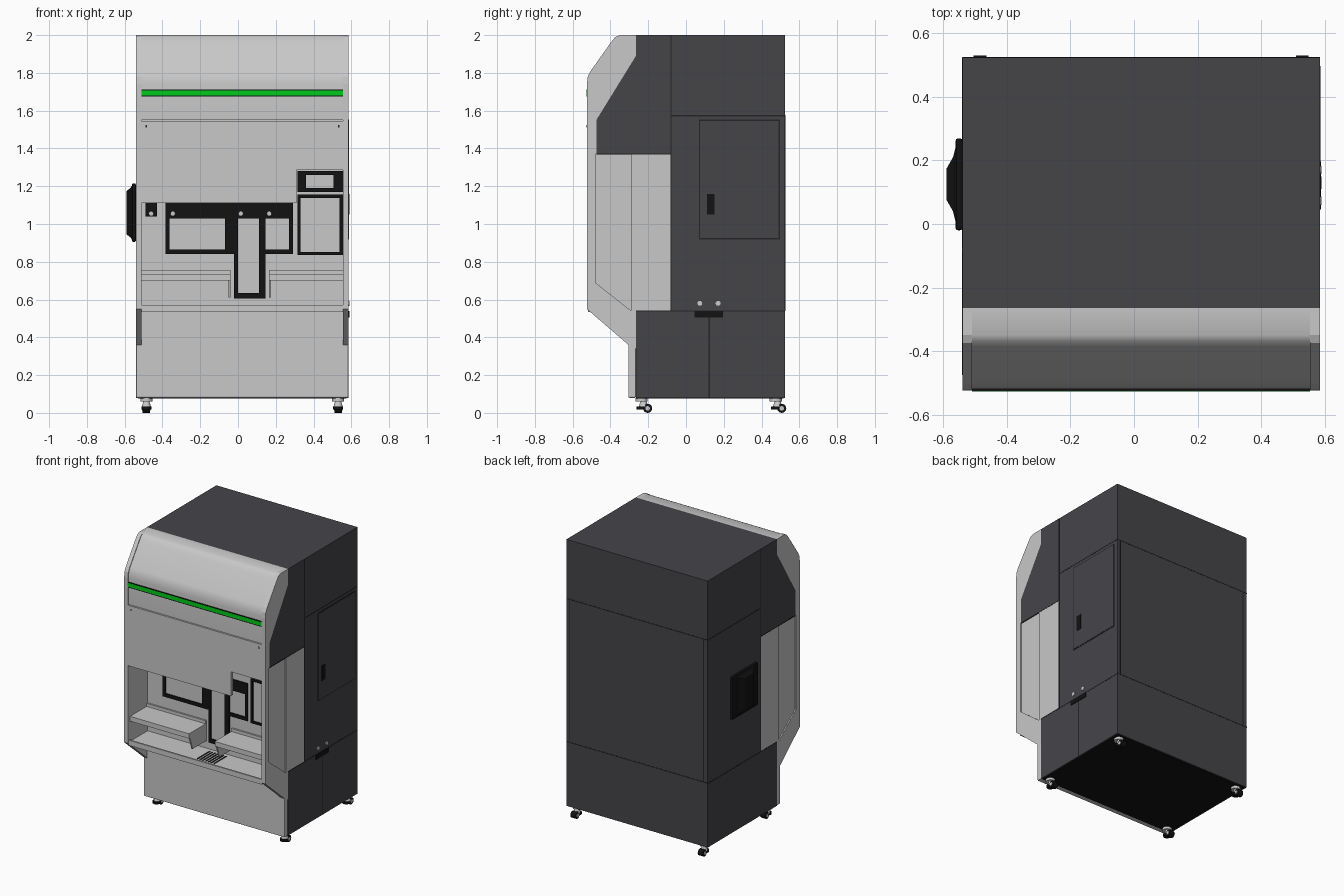
import bpy, bmesh, math
from mathutils import Matrix, Vector

cube = bpy.data.objects.get("Cube")
if cube:
    bpy.data.objects.remove(cube, do_unlink=True)


def material(name, r, g, b):
    mat = bpy.data.materials.new(name)
    mat.use_nodes = True
    mat.diffuse_color = (r, g, b, 1)
    mat.node_tree.nodes["Principled BSDF"].inputs["Base Color"].default_value = (r, g, b, 1)
    return mat


LIGHT = material("light grey", .58, .58, .58)
DARK = material("charcoal", .06, .058, .066)
SEAM = material("seam grey", .018, .018, .02)
BLACK = material("black", .006, .006, .006)
GREEN = material("green", .0, .6, .01)
METAL = material("metal", .6, .6, .6)

# Cabinet limits: outer sides, inner sides, front, rear, waist height
LEFT, RIGHT, WALL = -.54, .585, .03
IN_L, IN_R = LEFT + WALL, RIGHT - WALL
FRONT, REAR, CORE, SPLIT = -.525, .525, -.265, -.08
BASE, WAIST, BROW, TOP = .08, .54, 1.37, 2


def finish(name, bm, mat, bevel=0, smooth=False):
    bmesh.ops.recalc_face_normals(bm, faces=bm.faces)
    mesh = bpy.data.meshes.new(name)
    bm.to_mesh(mesh)
    bm.free()
    mesh.materials.append(mat)
    obj = bpy.data.objects.new(name, mesh)
    bpy.context.collection.objects.link(obj)
    if bevel:
        mod = obj.modifiers.new("bevel", "BEVEL")
        mod.width, mod.segments = bevel, 2
    if smooth:
        bpy.ops.object.select_all(action="DESELECT")
        bpy.context.view_layer.objects.active = obj
        obj.select_set(True)
        bpy.ops.object.shade_smooth_by_angle(angle=math.radians(35))
    return obj


def boxes(name, mat, *limits, bevel=0):
    """Boxes given as x0, x1, y0, y1, z0, z1, joined in one mesh."""
    bm = bmesh.new()
    for x0, x1, y0, y1, z0, z1 in limits:
        place = Matrix.Translation(((x0 + x1) / 2, (y0 + y1) / 2, (z0 + z1) / 2))
        size = Matrix.Diagonal((x1 - x0, y1 - y0, z1 - z0, 1))
        bmesh.ops.create_cube(bm, size=1, matrix=place @ size)
    return finish(name, bm, mat, bevel)


def prism(name, mat, profile, x0, x1, smooth=False):
    """Side profile of (y, z) points stretched along x."""
    bm = bmesh.new()
    face = bm.faces.new([bm.verts.new((x0, y, z)) for y, z in profile])
    out = bmesh.ops.extrude_face_region(bm, geom=[face])["geom"]
    bmesh.ops.translate(bm, vec=(x1 - x0, 0, 0),
                        verts=[v for v in out if isinstance(v, bmesh.types.BMVert)])
    return finish(name, bm, mat, smooth=smooth)


def cylinder(name, mat, centre, radius, depth, axis, tip=None):
    bm = bmesh.new()
    turn = Vector((0, 0, 1)).rotation_difference(Vector(axis)).to_matrix().to_4x4()
    bmesh.ops.create_cone(bm, cap_ends=True, segments=20, radius1=radius,
                          radius2=radius if tip is None else tip, depth=depth,
                          matrix=Matrix.Translation(centre) @ turn)
    return finish(name, bm, mat, smooth=True)


def ring(x0, x1, z0, z1, w, y0, y1):
    """Four bars that frame a rectangle."""
    return [(x0, x1, y0, y1, z0, z0 + w), (x0, x1, y0, y1, z1 - w, z1),
            (x0, x0 + w, y0, y1, z0 + w, z1 - w), (x1 - w, x1, y0, y1, z0 + w, z1 - w)]


# Dark cabinet
boxes("rear_cabinet", DARK, (LEFT, RIGHT, SPLIT, REAR, BASE, TOP))
boxes("front_core", DARK, (IN_L, IN_R, CORE, SPLIT, BASE, TOP))
boxes("base_plate", BLACK, (LEFT + .01, RIGHT - .01, CORE, REAR - .01, BASE - .003, BASE + .01))
boxes("lower_front_panel", LIGHT, (LEFT, RIGHT, -.305, CORE, BASE, WAIST), bevel=.006)

# Side cladding, the same on both sides
brow_curve = [(FRONT, 1.74), (-.52, 1.78), (-.505, 1.81), (-.395, 1.965), (-.375, 1.99), (-.35, TOP)]
rim = [(-.29, WAIST), (CORE, WAIST), (CORE, .34), (-.305, .36), (FRONT, .55), *brow_curve,
       (CORE, TOP), (CORE, 1.89), (-.475, 1.55), (-.475, BROW), (-.48, BROW), (-.48, .69)]
cheek = [(SPLIT, BROW), (-.475, BROW), (-.475, 1.55), (CORE, 1.89), (CORE, TOP), (SPLIT, TOP)]
inset = [(-.48, BROW), (-.48, .69), (-.29, WAIST), (-.29, BROW)]
for side, outer, inner in (("right", LEFT, IN_L), ("left", RIGHT, IN_R)):
    low, high = sorted((outer, inner))
    out = 1 if outer > 0 else -1
    prism(side + "_side_rim", LIGHT, rim, low, high)
    prism(side + "_dark_cheek", DARK, cheek, low, high)
    prism(side + "_inset_panel", LIGHT, inset, inner, outer - out * .008)
    boxes(side + "_side_panel", LIGHT, (low, high, -.29, SPLIT, WAIST, BROW))
    boxes(side + "_lower_side", DARK, (low, high, CORE, SPLIT, BASE, WAIST))
    # Thin panel joints
    a, b = sorted((outer, outer + out * .001))
    boxes(side + "_joints", SEAM,
          (a, b, SPLIT, REAR, 1.57, 1.577), (a, b, CORE, REAR, WAIST - .004, WAIST + .003),
          (a, b, SPLIT - .003, SPLIT + .003, WAIST, TOP),
          (a, b, -.475, SPLIT, BROW - .003, BROW + .003))

# Rear joints
boxes("rear_joints", SEAM, *[(LEFT, RIGHT, REAR, REAR + .001, z, z + .007) for z in (WAIST, 1.57)],
      *[(x, x + .006, REAR, REAR + .001, WAIST, 1.57) for x in (IN_L, IN_R)])

# Head: curved visor, green strip and front panel with a notch
visor = [(y + .006 if y < -.36 else y, z) for y, z in brow_curve]
prism("visor", LIGHT, [(CORE, 1.55), (FRONT + .006, 1.55), *visor, (CORE, TOP)], IN_L, IN_R, True)
boxes("green_strip", GREEN, (IN_L, IN_R, FRONT - .002, FRONT + .007, 1.68, 1.708))
boxes("strip_shadow_line", BLACK, (IN_L, IN_R, FRONT - .001, FRONT + .007, 1.674, 1.68),
      (IN_L, IN_R, FRONT - .001, FRONT + .007, 1.708, 1.712))
boxes("front_panel", LIGHT, (IN_L, .31, FRONT, FRONT + .025, 1.11, 1.546),
      (.31, IN_R, FRONT, FRONT + .025, 1.285, 1.546))
boxes("recess_ceiling", LIGHT, (IN_L, IN_R, FRONT + .02, CORE, 1.32, 1.55))
boxes("panel_screws", SEAM, *[(x, x + .008, FRONT - .001, FRONT, 1.51, 1.525) for x in (-.49, .53)])

# Recess back wall with its black window frames
WALL_Y = -.3
boxes("recess_wall", LIGHT, (IN_L, IN_R, WALL_Y, CORE, WAIST, 1.32))
ny, fy = WALL_Y - .008, WALL_Y
boxes("main_window_frame", BLACK,
      (-.385, .29, ny, fy, 1.03, 1.11), (-.385, -.363, ny, fy, .84, 1.03),
      (-.363, -.02, ny, fy, .84, .865), (-.07, -.02, ny, fy, .865, 1.03),
      (-.02, 0, ny, fy, .605, 1.03), (.11, .145, ny, fy, .605, 1.03),
      (0, .11, ny, fy, .605, .635), (.145, .29, ny, fy, .84, .865),
      (.27, .29, ny, fy, .865, 1.03))
boxes("tall_window_frame", BLACK, *ring(.315, IN_R, .835, 1.155, .017, ny, fy))
boxes("screen_frame", BLACK, *ring(.315, IN_R, 1.17, 1.28, .02, ny, fy),
      (.33, .36, ny, fy, 1.18, 1.27), (.505, .54, ny, fy, 1.18, 1.27))
boxes("small_sensor", BLACK, (-.49, -.43, ny, fy, 1.04, 1.11))
for i, x in enumerate((-.46, -.345, .015, .165)):
    cylinder(f"window_knob_{i}", METAL, (x, ny - .004, 1.055), .013, .01, (0, -1, 0))

# Work shelves and lower tray
for side, x0, x1, end in (("right", IN_L, -.04, -.05), ("left", .165, IN_R, .165)):
    boxes(side + "_shelf", LIGHT, (x0, x1, -.5, WALL_Y, .72, .735), (x0, x1, -.5, -.49, .7, .735),
          (x0, x1, WALL_Y - .012, WALL_Y, .735, .757))
    prism(side + "_shelf_end", LIGHT, [(-.5, .735), (-.46, .61), (WALL_Y, .61), (WALL_Y, .735)],
          end, end + .01)
boxes("lower_tray", LIGHT, (IN_L, IN_R, FRONT + .005, CORE, .535, .555),
      (IN_L, IN_R, FRONT + .005, FRONT + .017, .555, .572))
boxes("tray_grille", SEAM, *[(.0 + i * .022, .01 + i * .022, -.47, -.33, .555, .558)
                             for i in range(7)])

# Service door, handle and latches on the left side
boxes("door_panel", DARK, (RIGHT, RIGHT + .003, .075, .49, .925, 1.545))
door_gap = [(RIGHT, RIGHT + .002, x0, x1, z0, z1)
            for x0, x1, _, _, z0, z1 in ring(.068, .497, .918, 1.552, .008, 0, 0)]
boxes("door_gap", SEAM, *door_gap)
boxes("door_handle", BLACK, (RIGHT, RIGHT + .006, .11, .15, 1.05, 1.16))
boxes("lower_door_joint", SEAM, (RIGHT, RIGHT + .001, .118, .126, BASE, .51))
boxes("lower_latch", BLACK, (RIGHT, RIGHT + .004, .045, .197, .505, WAIST))
for i, y in enumerate((.073, .17)):
    cylinder(f"lock_{i}", METAL, (RIGHT + .002, y, .58), .013, .006, (1, 0, 0))

# Stepped fan housing on the right side
boxes("fan_housing", BLACK, (LEFT - .022, LEFT, -.02, .27, .905, 1.215), bevel=.008)
fan = bmesh.new()
loops = []
for x, half_y, half_z in ((LEFT - .02, .125, .145), (LEFT - .03, .085, .13), (LEFT - .05, .05, .115)):
    loops.append([fan.verts.new((x, .125 + sy * half_y, 1.06 + sz * half_z))
                  for sy, sz in ((-1, -1), (1, -1), (1, 1), (-1, 1))])
for a, b in zip(loops, loops[1:]):
    for i in range(4):
        fan.faces.new((a[i], a[i - 1], b[i - 1], b[i]))
fan.faces.new(loops[0])
fan.faces.new(loops[-1])
finish("fan_cover", fan, BLACK)

# Casters
for y in (-.235, .475):
    for x in (-.485, .53):
        tag = ("front_" if y < 0 else "rear_") + ("right" if x < 0 else "left")
        cylinder(tag + "_caster_plate", METAL, (x, y, .07), .032, .02, (0, 0, 1))
        cylinder(tag + "_caster_stem", METAL, (x, y + .01, .048), .024, .03, (0, 0, 1), .016)
        cylinder(tag + "_caster_wheel", BLACK, (x, y + .032, .024), .024, .04, (1, 0, 0))
        cylinder(tag + "_caster_hub", METAL, (x, y + .032, .024), .012, .046, (1, 0, 0))
        cylinder(tag + "_caster_pad", BLACK, (x, y, .026), .026, .016, (0, 0, 1))
